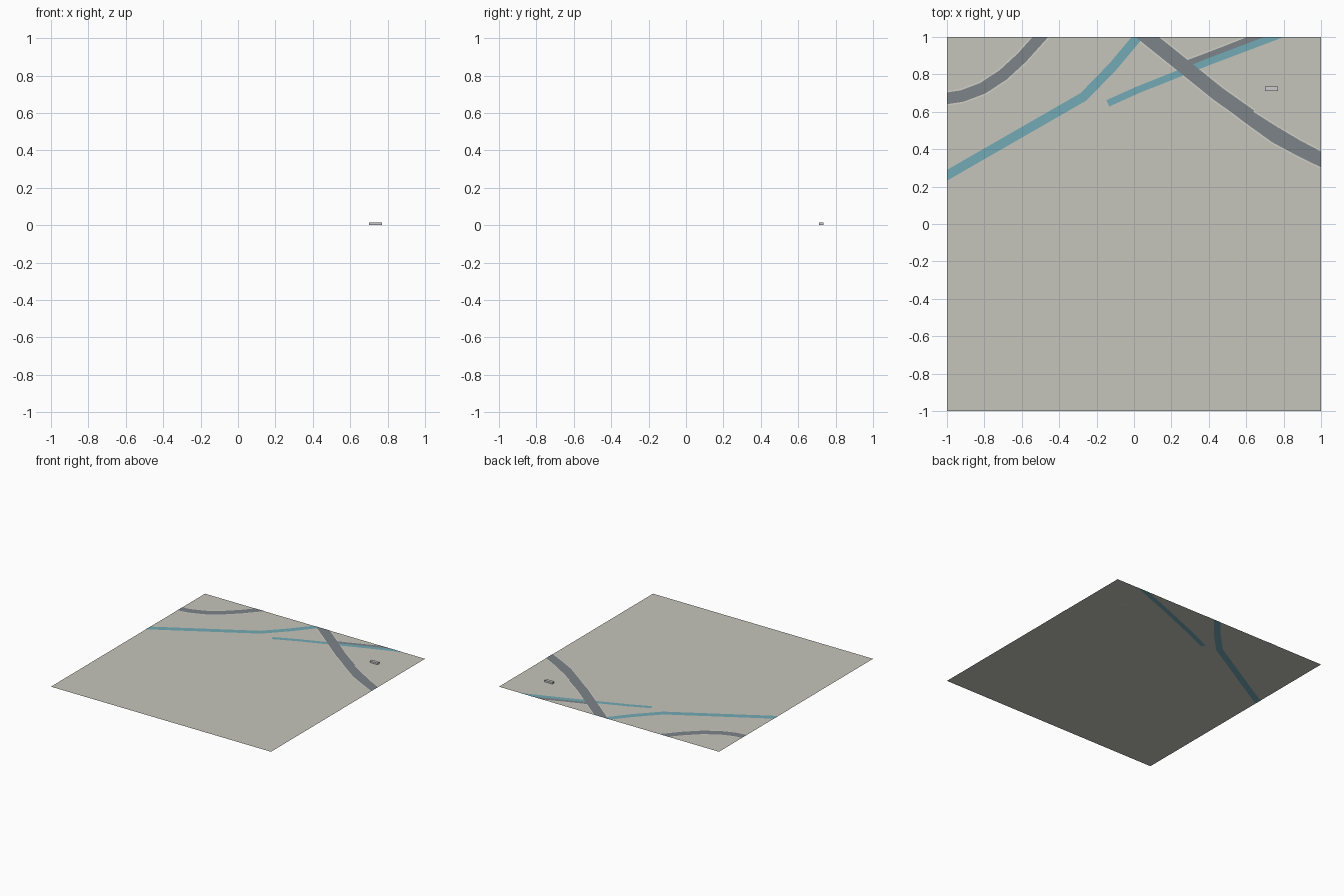
import bpy, bmesh
from mathutils import Vector

if "Cube" in bpy.data.objects:
    bpy.data.objects.remove(bpy.data.objects["Cube"])


def material(name, rgb):
    m = bpy.data.materials.new(name)
    m.diffuse_color = (*rgb, 1)
    m.use_nodes = True
    m.node_tree.nodes["Principled BSDF"].inputs["Base Color"].default_value = m.diffuse_color
    return m


GROUND = material("ground", (0.56, 0.56, 0.50))
VERGE = material("verge", (0.64, 0.64, 0.57))
WATER = material("water", (0.17, 0.40, 0.46))
ASPHALT = material("asphalt", (0.20, 0.23, 0.245))


def finish(name, bm, mat=None):
    me = bpy.data.meshes.new(name)
    bm.to_mesh(me)
    bm.free()
    ob = bpy.data.objects.new(name, me)
    bpy.context.collection.objects.link(ob)
    if mat:
        me.materials.append(mat)
    return ob


def ribbon(name, path, width, z, mat, bottom=None):
    """Flat mitred strip along a path, trimmed to the square tile."""
    pts = [Vector(p) for p in path]
    bm = bmesh.new()
    rows = []
    for i, p in enumerate(pts):
        a = (p - pts[i - 1]).normalized() if i else None
        b = (pts[i + 1] - p).normalized() if i < len(pts) - 1 else None
        t = ((a or b) + (b or a)).normalized()
        n = Vector((-t.y, t.x)) * (width / 2 / t.dot(a or b))
        rows.append([bm.verts.new((*(p + n * s), z)) for s in (-1, 1)])
    for r, s in zip(rows, rows[1:]):
        bm.faces.new((r[0], s[0], s[1], r[1]))
    for no in ((1, 0, 0), (-1, 0, 0), (0, 1, 0), (0, -1, 0)):
        bmesh.ops.bisect_plane(bm, geom=bm.verts[:] + bm.edges[:] + bm.faces[:],
                               plane_co=no, plane_no=no, clear_outer=True)
    # water also shows on the underside of the tile
    if bottom is not None:
        dup = bmesh.ops.duplicate(bm, geom=bm.verts[:] + bm.edges[:] + bm.faces[:])["geom"]
        for g in dup:
            if isinstance(g, bmesh.types.BMVert):
                g.co.z = bottom
        bmesh.ops.reverse_faces(bm, faces=[g for g in dup if isinstance(g, bmesh.types.BMFace)])
    return finish(name, bm, mat)


# ground tile
bm = bmesh.new()
bmesh.ops.create_grid(bm, x_segments=1, y_segments=1, size=1)
bmesh.ops.translate(bm, verts=bm.verts, vec=(0, 0, 0.0006))
finish("ground_tile", bm, GROUND)

# streams
ribbon("west_stream", [(-1.1, 0.203), (-0.27, 0.68), (-0.11, 0.845), (0.02, 1.0), (0.09, 1.09)],
       0.05, 0.0014, WATER, 0)
ribbon("east_stream", [(-0.14, 0.645), (0.02, 0.717), (0.40, 0.868), (0.85, 1.038)],
       0.037, 0.0014, WATER, 0)

# roads with pale verges
roads = {
    "corner_road": ([(-1.1, 0.665), (-1, 0.672), (-0.92, 0.684), (-0.81, 0.725), (-0.70, 0.797),
                     (-0.60, 0.889), (-0.50, 1.0), (-0.42, 1.09)], 0.062),
    "main_road": ([(-0.05, 1.1), (0.07, 1.0), (0.27, 0.84), (0.45, 0.695), (0.62, 0.575)], 0.078),
    "main_road_upper_lane": ([(0.45, 0.713), (0.60, 0.60), (0.75, 0.505), (0.88, 0.428),
                              (1.0, 0.365), (1.1, 0.315)], 0.04),
    "main_road_lower_lane": ([(0.45, 0.68), (0.60, 0.565), (0.75, 0.457), (0.88, 0.387),
                              (1.0, 0.328), (1.1, 0.28)], 0.045),
    "side_road": ([(0.27, 0.852), (0.47, 0.928), (0.64, 0.995), (0.80, 1.056)], 0.034),
}
for name, (path, width) in roads.items():
    ribbon(name + "_verge", path, width + 0.016, 0.001, VERGE)
    ribbon(name, path, width, 0.0013 if name == "side_road" else 0.0019, ASPHALT)

# small building
bm = bmesh.new()
bmesh.ops.create_cube(bm, size=1)
bmesh.ops.scale(bm, verts=bm.verts, vec=(0.07, 0.024, 0.014))
bmesh.ops.translate(bm, verts=bm.verts, vec=(0.735, 0.723, 0.0075))
finish("building", bm)
